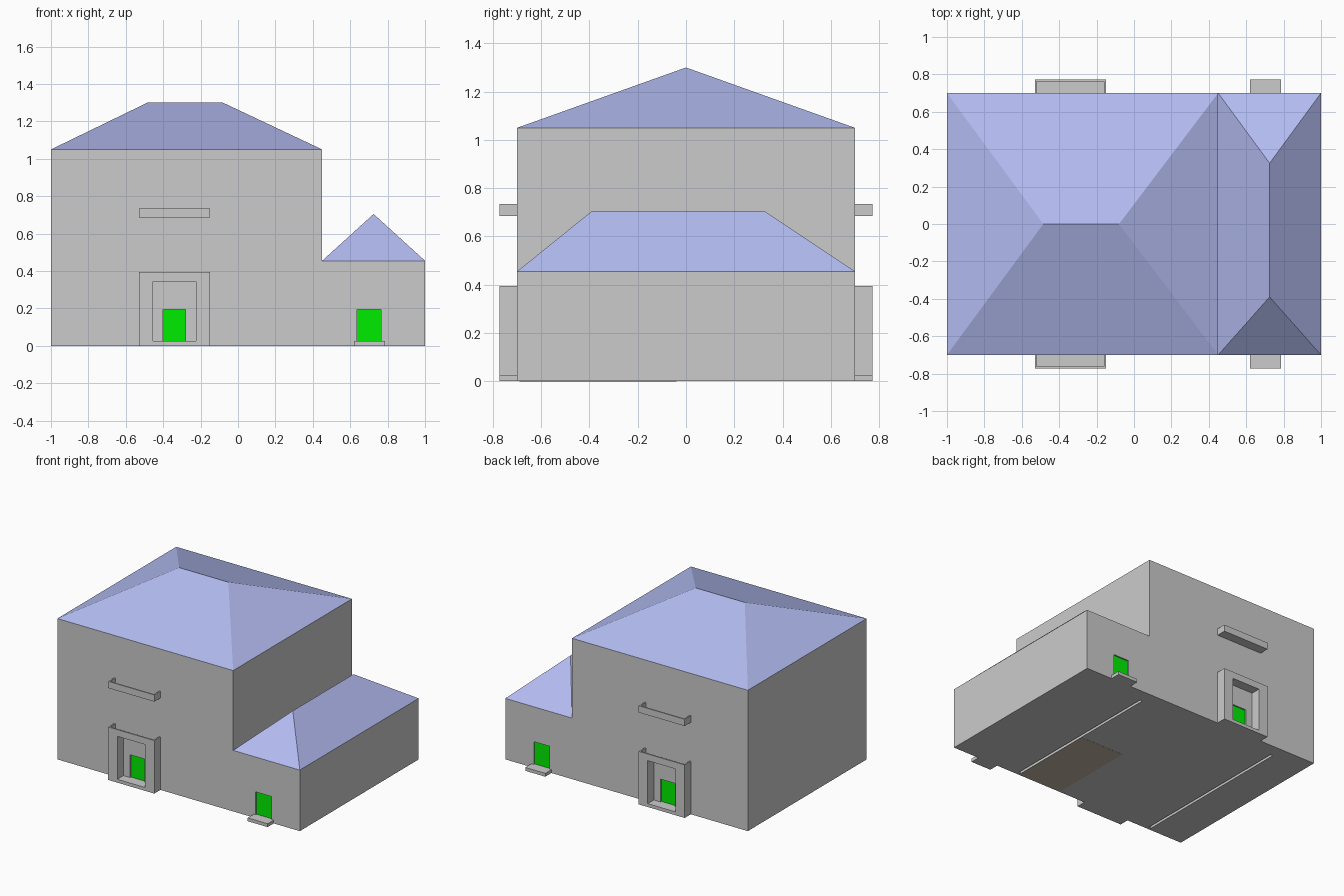
import bpy, bmesh
from mathutils import Vector

if "Cube" in bpy.data.objects:
    bpy.data.objects.remove(bpy.data.objects["Cube"])


def mesh_object(name, bm, color=None):
    bmesh.ops.recalc_face_normals(bm, faces=bm.faces)
    me = bpy.data.meshes.new(name)
    bm.to_mesh(me)
    bm.free()
    ob = bpy.data.objects.new(name, me)
    bpy.context.collection.objects.link(ob)
    if color:
        mat = bpy.data.materials.get(color[0]) or bpy.data.materials.new(color[0])
        mat.diffuse_color = color[1]
        mat.use_nodes = True
        mat.node_tree.nodes["Principled BSDF"].inputs["Base Color"].default_value = mat.diffuse_color
        me.materials.append(mat)
    return ob


def boxes(name, specs, color=None):
    """One object from boxes given as (x0, x1, y0, y1, z0, z1)."""
    bm = bmesh.new()
    for x0, x1, y0, y1, z0, z1 in specs:
        vs = bmesh.ops.create_cube(bm, size=1)["verts"]
        bmesh.ops.scale(bm, vec=(x1 - x0, y1 - y0, z1 - z0), verts=vs)
        bmesh.ops.translate(bm, vec=((x0 + x1) / 2, (y0 + y1) / 2, (z0 + z1) / 2), verts=vs)
    return mesh_object(name, bm, color)


def cut(ob, specs):
    cutter = boxes(ob.name + "_cutter", specs)
    cutter.hide_render = True
    cutter.display_type = 'WIRE'
    mod = ob.modifiers.new("cut", 'BOOLEAN')
    mod.operation = 'DIFFERENCE'
    mod.solver = 'EXACT'
    mod.object = cutter


def mirror_back(ob):
    mod = ob.modifiers.new("mirror", 'MIRROR')
    mod.use_axis = (False, True, False)


def hip_roof(name, x0, x1, z, ridge_a, ridge_b):
    bm = bmesh.new()
    c = [bm.verts.new(p) for p in ((x0, -D, z), (x1, -D, z), (x1, D, z), (x0, D, z))]
    a, b = bm.verts.new(ridge_a), bm.verts.new(ridge_b)
    if abs(ridge_a[0] - ridge_b[0]) < 1e-6:      # ridge runs along y
        c = c[1:] + c[:1]
    p, q, r, s = c
    for f in ((p, q, b, a), (q, r, b), (r, s, a, b), (s, p, a), (s, r, q, p)):
        bm.faces.new(f)
    return mesh_object(name, bm, ROOF)


D = 0.7                                          # half depth of the house
ROOF = ("roof_blue", (0.45, 0.50, 0.88, 1))
GREEN = ("door_green", (0.0, 0.85, 0.0, 1))
BROWN = ("floor_brown", (0.55, 0.48, 0.38, 1))
DOORS = [(-0.40, -0.28, 0.025, 0.195), (0.635, 0.765, 0.025, 0.195)]

# Walls: stepped profile extruded front to back
bm = bmesh.new()
prof = [(-1, 0), (1, 0), (1, 0.455), (0.45, 0.455), (0.45, 1.05), (-1, 1.05)]
face = bm.faces.new([bm.verts.new((x, -D, z)) for x, z in prof])
ext = bmesh.ops.extrude_face_region(bm, geom=[face])
bmesh.ops.translate(bm, vec=Vector((0, 2 * D, 0)),
                    verts=[v for v in ext["geom"] if isinstance(v, bmesh.types.BMVert)])
walls = mesh_object("walls", bm)

# Shallow door recesses on both sides and two grooves in the underside
recess = []
for x0, x1, z0, z1 in DOORS:
    recess += [(x0, x1, -D - 0.05, -D + 0.012, z0, z1), (x0, x1, D - 0.012, D + 0.05, z0, z1)]
grooves = [(x, x + 0.02, -0.68, 0.6, -0.05, 0.02) for x in (-0.72, 0.43)]
cut(walls, recess + grooves)

# Roofs
hip_roof("main_roof", -1, 0.45, 1.05, (-0.485, 0, 1.30), (-0.08, 0, 1.30))
hip_roof("wing_roof", 0.45, 1, 0.455, (0.725, -0.39, 0.705), (0.725, 0.325, 0.705))

# Doors
doors = boxes("doors", [(x0, x1, -D + 0.01, -D + 0.014, z0, z1) for x0, x1, z0, z1 in DOORS], GREEN)
mirror_back(doors)

# Entrance portal with opening and rimmed top
portal = boxes("portal", [(-0.53, -0.15, -0.772, -D, 0, 0.395)])
cut(portal, [(-0.455, -0.225, -0.8, -0.65, 0.025, 0.345),
             (-0.52, -0.16, -0.762, -0.65, 0.36, 0.45)])
mirror_back(portal)

# Balcony tray above the portal
balcony = boxes("balcony", [(-0.53, -0.15, -0.772, -D, 0.685, 0.735)])
cut(balcony, [(-0.52, -0.16, -0.762, -0.65, 0.695, 0.8)])
mirror_back(balcony)

# Side door step
step = boxes("side_step", [(0.62, 0.785, -0.772, -D, 0, 0.025)])
mirror_back(step)

# Brown floor patch seen from below
boxes("floor_patch", [(0.07, 0.43, -0.69, -0.04, -0.001, 0.001)], BROWN)
